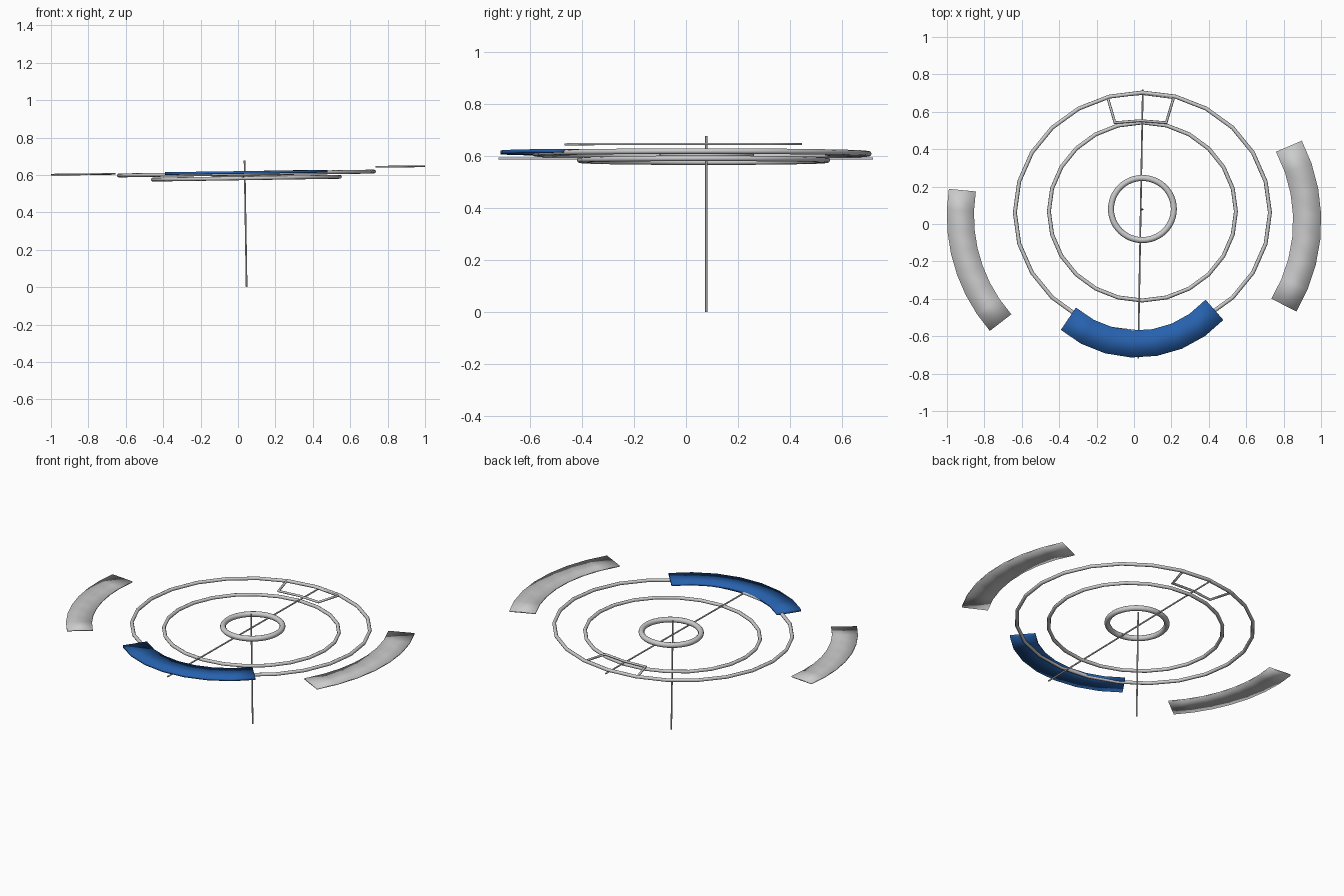
import bpy, bmesh, math
from mathutils import Vector

if "Cube" in bpy.data.objects:
    bpy.data.objects.remove(bpy.data.objects["Cube"])

CX, SLOPE = 0.045, 0.015      # the whole layout leans slightly along x


def lean(x, y, z):
    return Vector((x, y, z + SLOPE * (x - CX)))


def sweep(name, path, section, closed=False, up=(0, 0, 1), color=None, angle=60):
    """Sweep a (side, up) cross-section along a path, mitred at the corners."""
    bm = bmesh.new()
    up = Vector(up)
    n, m = len(path), len(section)
    rows = []
    for i, p in enumerate(path):
        a = path[(i - 1) % n] if closed or i > 0 else None
        b = path[(i + 1) % n] if closed or i < n - 1 else None
        d1 = (p - a).normalized() if a else (b - p).normalized()
        d2 = (b - p).normalized() if b else d1
        t = (d1 + d2).normalized()
        side = t.cross(up).normalized()
        miter = 1 / max(0.4, t.dot(d1))
        rows.append([bm.verts.new(p + side * s * miter + side.cross(t) * h)
                     for s, h in section])
    for i in range(n if closed else n - 1):
        r, q = rows[i], rows[(i + 1) % n]
        for j in range(m):
            k = (j + 1) % m
            bm.faces.new((r[j], r[k], q[k], q[j]))
    if not closed:
        bm.faces.new(rows[0])
        bm.faces.new(rows[-1])
    bmesh.ops.recalc_face_normals(bm, faces=bm.faces)
    mesh = bpy.data.meshes.new(name)
    bm.to_mesh(mesh)
    bm.free()
    ob = bpy.data.objects.new(name, mesh)
    bpy.context.collection.objects.link(ob)
    bpy.ops.object.select_all(action='DESELECT')
    ob.select_set(True)
    bpy.context.view_layer.objects.active = ob
    bpy.ops.object.shade_smooth_by_angle(angle=math.radians(angle))
    if color:
        mat = bpy.data.materials.new(name + "_color")
        mat.diffuse_color = color
        mat.use_nodes = True
        mat.node_tree.nodes["Principled BSDF"].inputs["Base Color"].default_value = mat.diffuse_color
        mesh.materials.append(mat)
    return ob


def round_section(r, n=8):
    return [(r * math.cos(2 * math.pi * i / n), r * math.sin(2 * math.pi * i / n))
            for i in range(n)]


def ring(name, cy, z, rx, ry, tube, segs, sides=8):
    pts = [lean(CX + rx * math.cos(2 * math.pi * i / segs),
                cy + ry * math.sin(2 * math.pi * i / segs), z) for i in range(segs)]
    sweep(name, pts, round_section(tube, sides), closed=True)


def arc_panel(name, cx, cy, z, r_in, r_out, a0, a1, half_h, segs=7, color=None):
    r, w = (r_in + r_out) / 2, (r_out - r_in) / 2
    pts = []
    for i in range(segs + 1):
        a = math.radians(a0 + (a1 - a0) * i / segs)
        pts.append(lean(cx + r * math.cos(a), cy + r * math.sin(a), z))
    sec = [(-w, -half_h), (w, -half_h), (w, half_h), (-w, half_h)]
    # fully smooth slab: soft gradient across the panel
    sweep(name, pts, sec, color=color, angle=180)


# Rings
ring("outer_ring", 0.061, 0.608, 0.682, 0.642, 0.0105, 24)
ring("middle_ring", 0.067, 0.583, 0.500, 0.476, 0.0105, 24)
ring("center_ring", 0.080, 0.602, 0.168, 0.166, 0.016, 48, 12)

# Curved panels
arc_panel("left_panel", -0.06, 0.045, 0.617, 0.796, 0.941, 171, 221.2, 0.004)
arc_panel("right_panel", 0.055, 0.015, 0.633, 0.796, 0.946, -31, 27.4, 0.004)
arc_panel("front_panel", 0.015, -0.08, 0.614, 0.490, 0.634, 229.4, 317.6, 0.007,
          color=(0.02, 0.12, 0.42, 1))

# Small wedge-shaped frame at the back
frame = [(-0.142, 0.680), (0.045, 0.697), (0.212, 0.675),
         (0.172, 0.542), (0.035, 0.553), (-0.102, 0.542)]
sweep("back_frame", [lean(x, y, 0.607) for x, y in frame], round_section(0.007), closed=True)

# Vertical pole and horizontal rod
sweep("pole", [Vector((0.046, 0.078, 0)), Vector((0.035, 0.078, 0.677))],
      round_section(0.0045), up=(0, 1, 0))
sweep("cross_rod", [Vector((0.047, 0.718, 0.590)), Vector((0.022, -0.72, 0.590))],
      round_section(0.0045))
